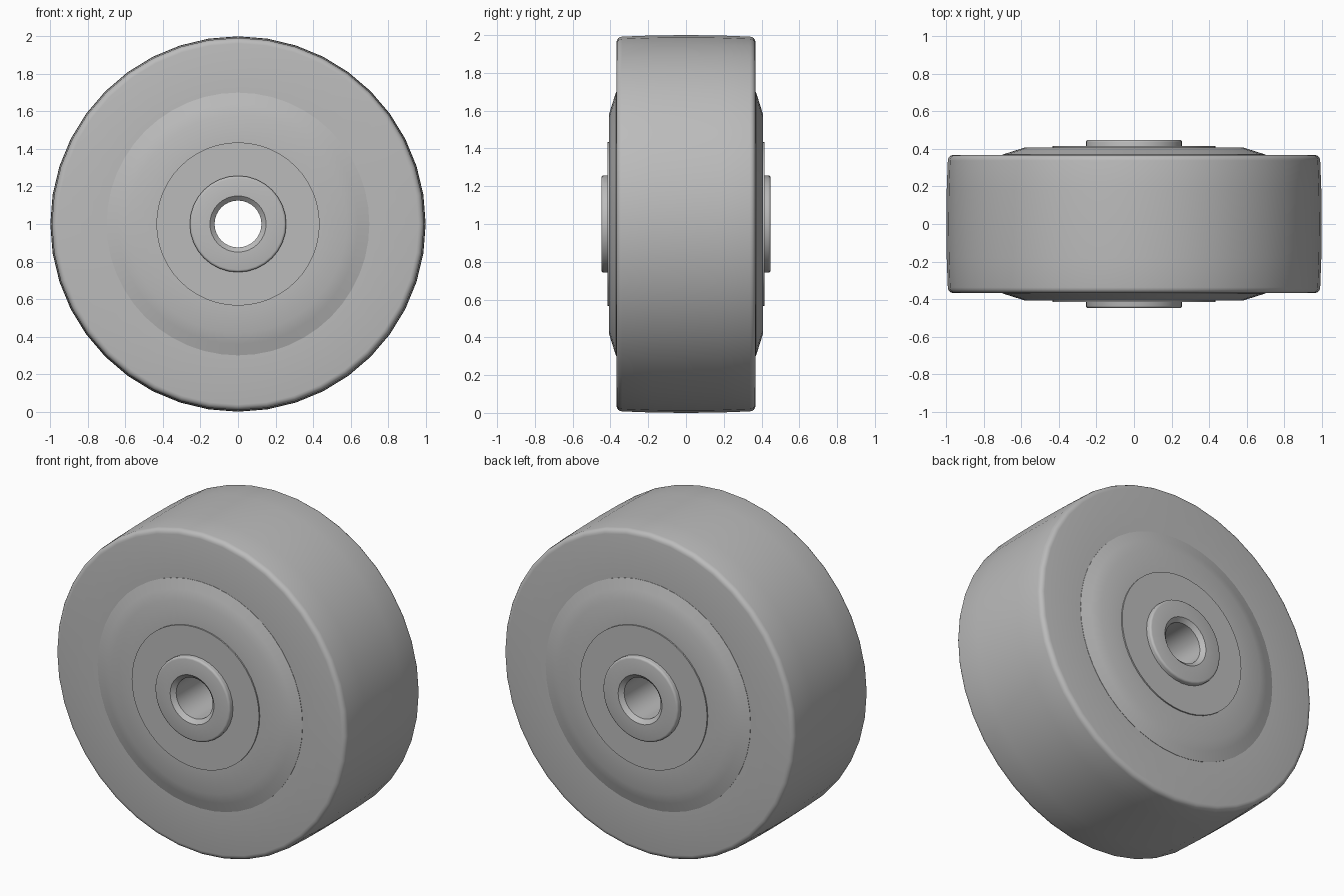
import bpy, bmesh, math
from mathutils import Matrix, Vector

if "Cube" in bpy.data.objects:
    bpy.data.objects.remove(bpy.data.objects["Cube"])

grey = bpy.data.materials.new("mid grey")
grey.use_nodes = True
grey.diffuse_color = (0.5, 0.5, 0.5, 1)
grey.node_tree.nodes["Principled BSDF"].inputs["Base Color"].default_value = (0.5, 0.5, 0.5, 1)


def fillet(r, y, size, steps=4):
    """Rounded outer corner from the rim surface round to the side face."""
    angles = [math.pi / 2 * i / steps for i in range(steps + 1)]
    return [(r - size + size * math.cos(a), y - size + size * math.sin(a)) for a in angles]


def lathe(name, half, sides, angle=35):
    """Spin a (radius, y) half profile, mirrored front to back, about the axle."""
    bm = bmesh.new()
    loop = half + [(r, -y) for r, y in reversed(half) if y > 0]
    rings = []
    for r, y in loop:
        rings.append([bm.verts.new((r * math.sin(2 * math.pi * i / sides), y,
                                    1 + r * math.cos(2 * math.pi * i / sides)))
                      for i in range(sides)])
    for a, b in zip(rings, rings[1:] + rings[:1]):
        for i in range(sides):
            j = (i + 1) % sides
            bm.faces.new((a[i], a[j], b[j], b[i]))
    bmesh.ops.recalc_face_normals(bm, faces=bm.faces)
    mesh = bpy.data.meshes.new(name)
    bm.to_mesh(mesh)
    bm.free()
    mesh.materials.append(grey)
    obj = bpy.data.objects.new(name, mesh)
    bpy.context.collection.objects.link(obj)
    bpy.ops.object.select_all(action="DESELECT")
    obj.select_set(True)
    bpy.context.view_layer.objects.active = obj
    bpy.ops.object.shade_smooth_by_angle(angle=math.radians(angle))
    return obj


# Slightly crowned tyre with rounded shoulders
lathe("tyre", [(1.0, 0), (0.998, 0.18)] + fillet(0.992, 0.368, 0.03) + [(0.68, 0.368)], 40)

# Dished wheel core
lathe("wheel_core", [(0.70, 0), (0.70, 0.37), (0.64, 0.389), (0.58, 0.408),
                     (0.42, 0.408), (0.20, 0.408)], 48)

# Thin seal plate around the hub
lathe("seal_plate", [(0.435, 0), (0.435, 0.416), (0.20, 0.416)], 48)

# Axle sleeve with a rounded lip and chamfered bore
lathe("axle_sleeve", [(0.257, 0)] + fillet(0.257, 0.448, 0.013, 3)
      + [(0.15, 0.448), (0.125, 0.425)], 32)
